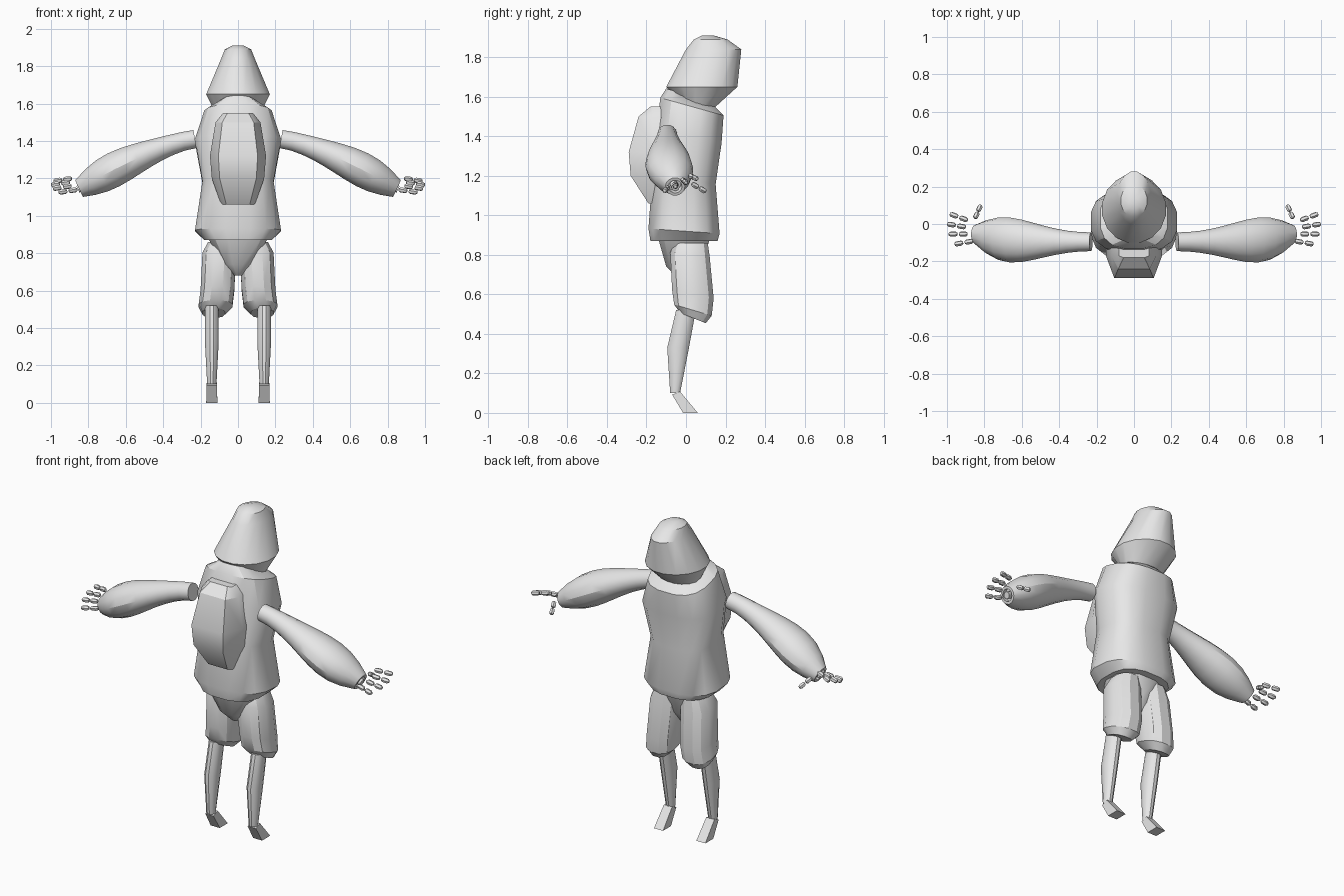
import bpy
import bmesh
from math import sin, cos, pi, radians
from mathutils import Vector

default_cube = bpy.data.objects.get("Cube")
if default_cube:
    bpy.data.objects.remove(default_cube, do_unlink=True)

shade = (0.8, 0.8, 0.8, 1)
grey = bpy.data.materials.new("plain_grey")
grey.use_nodes = True
grey.diffuse_color = shade
grey.node_tree.nodes["Principled BSDF"].inputs["Base Color"].default_value = shade


def lerp(pair, t):
    return pair[0] + (pair[1] - pair[0]) * t


def soft(value, power):
    """Signed power: below one, an oval becomes boxier."""
    return abs(value) ** power * (1 if value >= 0 else -1)


def loft(name, rings, side=1):
    """Skin a list of point rings and cap both ends; side -1 mirrors across x."""
    bm = bmesh.new()
    rows = [[bm.verts.new((x * side, y, z)) for x, y, z in ring] for ring in rings]
    for low, high in zip(rows, rows[1:]):
        for i in range(len(low)):
            bm.faces.new((low[i - 1], low[i], high[i], high[i - 1]))
    bm.faces.new(rows[0])
    bm.faces.new(rows[-1])
    bmesh.ops.recalc_face_normals(bm, faces=bm.faces)
    mesh = bpy.data.meshes.new(name)
    bm.to_mesh(mesh)
    bm.free()
    mesh.materials.append(grey)
    part = bpy.data.objects.new(name, mesh)
    bpy.context.collection.objects.link(part)
    bpy.ops.object.select_all(action='DESELECT')
    part.select_set(True)
    bpy.context.view_layer.objects.active = part
    bpy.ops.object.shade_smooth_by_angle(angle=radians(30))


def stack(name, profile, side=1, sides=16, power=1, centre=(0, 0), lean=(0, 0)):
    """Loft ovals upward; each profile row is height, half width, back y, front y.
    The x centre and the forward slope change evenly from bottom to top."""
    rings = []
    for row, (height, half, back, front) in enumerate(profile):
        t = row / (len(profile) - 1)
        middle, depth = (back + front) / 2, (front - back) / 2
        ring = []
        for i in range(sides):
            angle = 2 * pi * (i + 0.5) / sides
            across = soft(cos(angle) / cos(pi / sides), power)
            along = depth * soft(sin(angle) / cos(pi / sides), power)
            ring.append((lerp(centre, t) + half * across,
                         middle + along,
                         height + lerp(lean, t) * along))
        rings.append(ring)
    loft(name, rings, side)


# Hood with a flat face opening
stack("hood", [
    (1.55, 0.12, -0.02, 0.15),
    (1.65, 0.17, -0.1, 0.26),
    (1.84, 0.09, 0, 0.28),
    (1.89, 0.07, 0.04, 0.21),
    (1.91, 0.03, 0.08, 0.14),
])

# Jacket with a turned-in hem and a sloping collar
stack("jacket", [
    (0.87, 0.18, -0.18, 0.16),
    (0.92, 0.23, -0.19, 0.17),
    (1.18, 0.19, -0.17, 0.15),
    (1.4, 0.23, -0.15, 0.18),
    (1.55, 0.18, -0.13, 0.19),
    (1.6, 0.09, -0.1, 0.14),
], power=0.75, lean=(0, -0.35))

# Pelvis
stack("pelvis", [
    (0.68, 0.02, -0.04, 0.04),
    (0.74, 0.08, -0.1, 0.08),
    (0.88, 0.16, -0.14, 0.12),
], sides=12, power=0.8)

# Backpack: faceted shell, each row is height, half width, outer y
shell = []
for height, half, outer in ((1.06, 0.09, -0.19), (1.2, 0.14, -0.28), (1.32, 0.15, -0.29),
                            (1.5, 0.12, -0.24), (1.55, 0.08, -0.18)):
    edge = [(half, -0.1), (half, -0.17), (half * 0.7, outer)]
    shell.append([(x, y, height) for x, y in edge]
                 + [(-x, y, height) for x, y in reversed(edge)])
loft("backpack", shell)


def sleeve_ring(t, radius, swell):
    """Tilted oval at fraction t of the arm, widest over the forearm."""
    bulge = swell * sin(pi * t * t)
    tilt = radians(10 + 15 * t)
    x, y, z = lerp((0.23, 0.85), t), -0.095 + 0.04 * t ** 4, 1.41 - 0.265 * t ** 1.35
    ring = []
    for i in range(14):
        angle = 2 * pi * i / 14
        wide = (radius + bulge) * cos(angle)
        tall = (radius + bulge * 0.65) * sin(angle)
        ring.append((x + tall * sin(tilt), y + wide, z + tall * cos(tilt)))
    return ring


def finger(name, start, reach, side):
    """Two short pegs with a small gap at the knuckle."""
    start, reach = Vector(start), Vector(reach)
    u = reach.orthogonal().normalized()
    v = reach.normalized().cross(u)
    for piece, low in (("base", 0), ("tip", 0.55)):
        rings = []
        for t, radius in ((0, 0.008), (0.2, 0.014), (0.8, 0.014), (1, 0.008)):
            centre = start + reach * (low + 0.45 * t)
            rings.append([centre + radius * (u * cos(k * pi / 3) + v * sin(k * pi / 3))
                          for k in range(6)])
        loft(name + "_" + piece, rings, side)


for label, side in (("left_", 1), ("right_", -1)):
    # Shorts leg, spreading outward toward the knee
    stack(label + "shorts_leg", [
        (0.48, 0.06, -0.03, 0.1),
        (0.52, 0.09, -0.06, 0.13),
        (0.6, 0.09, -0.07, 0.14),
        (0.8, 0.09, -0.08, 0.12),
        (0.86, 0.07, -0.06, 0.11),
    ], side, sides=12, power=0.85, centre=(0.13, 0.09), lean=(-0.4, 0))

    # Shin and slanted foot
    stack(label + "shin", [
        (0.1, 0.025, -0.08, -0.03),
        (0.33, 0.037, -0.095, 0.015),
        (0.52, 0.037, -0.05, 0.05),
    ], side, sides=12, centre=(0.14, 0.14))
    stack(label + "foot", [
        (0, 0.03, -0.015, 0.06),
        (0.1, 0.027, -0.07, -0.03),
    ], side, sides=4, centre=(0.14, 0.14), lean=(0, 0.4))

    # Sleeve with a swollen forearm, then a recessed cuff with a wrist peg
    arm = [sleeve_ring(i / 10, 0.05, 0.07) for i in range(11)]
    cuff = [sleeve_ring(t, 0.035, 0) for t in (1, 0.96)]
    loft(label + "sleeve", arm + cuff, side)
    loft(label + "wrist", [sleeve_ring(t, 0.02, 0) for t in (0.95, 1.01)], side)

    # Fingers fan out from the cuff, thumb points forward
    for i, digit in enumerate(("index", "middle", "ring", "little")):
        angle = radians(20 - 10 * i)
        start = (0.9 - 0.01 * (i - 1) ** 2, 0.02 - 0.037 * i, 1.2 - 0.02 * i)
        reach = (0.1 * cos(angle), 0.1 * sin(angle), -0.015)
        finger(label + digit + "_finger", start, reach, side)
    finger(label + "thumb", (0.85, 0.03, 1.16), (-0.03, 0.07, -0.04), side)
